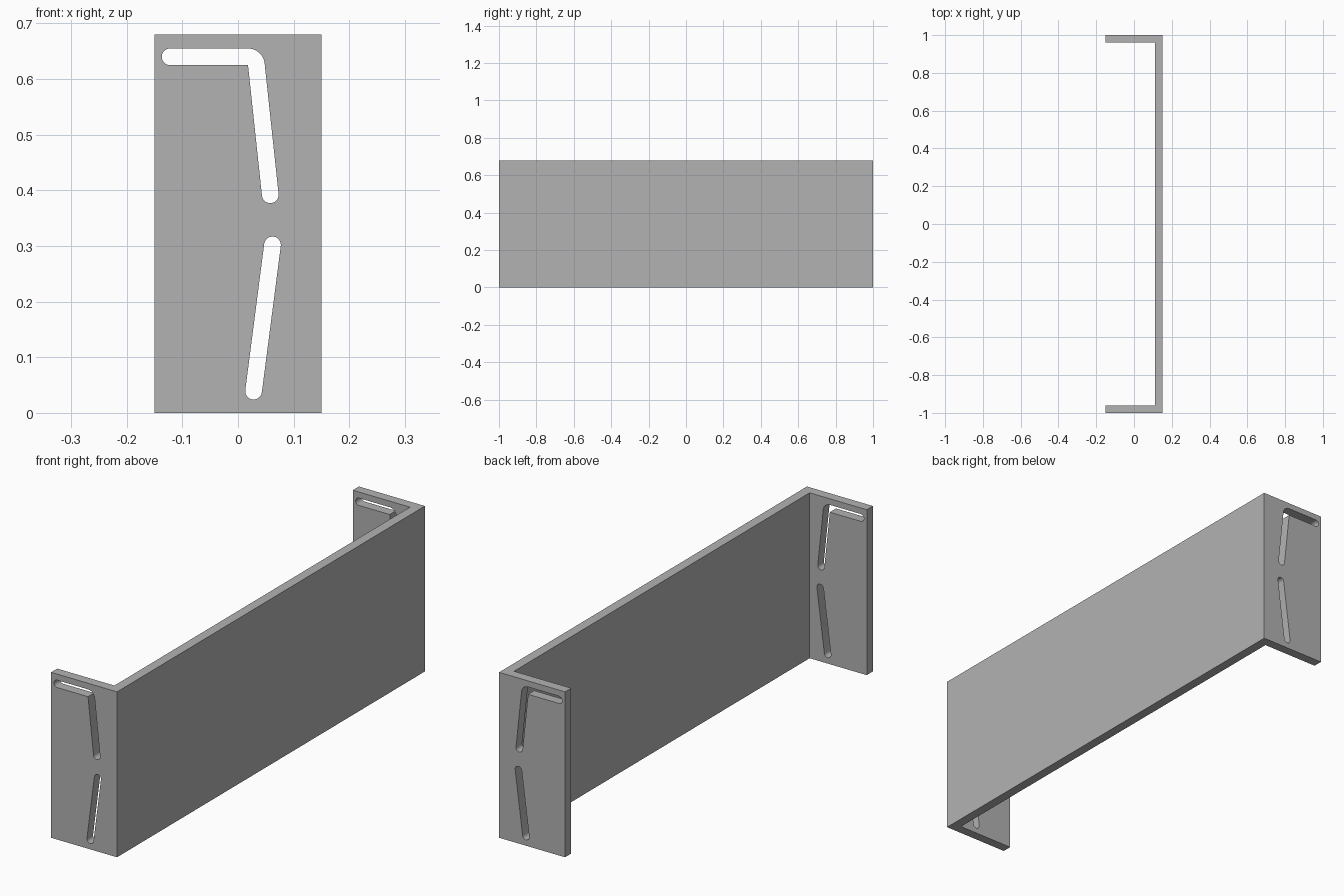
import bpy, bmesh
from math import cos, sin, radians, atan2, degrees
from mathutils import Vector

cube = bpy.data.objects.get("Cube")
if cube:
    bpy.data.objects.remove(cube)

grey = bpy.data.materials.new("mid grey")
grey.use_nodes = True
colour = (0.448, 0.448, 0.448, 1)
grey.diffuse_color = colour
grey.node_tree.nodes["Principled BSDF"].inputs["Base Color"].default_value = colour


def prism(name, points, sweep):
    """Extrude a flat outline along the sweep vector."""
    bm = bmesh.new()
    face = bm.faces.new([bm.verts.new(p) for p in points])
    top = bmesh.ops.extrude_face_region(bm, geom=[face])["geom"]
    bmesh.ops.translate(bm, vec=sweep,
                        verts=[v for v in top if isinstance(v, bmesh.types.BMVert)])
    bmesh.ops.recalc_face_normals(bm, faces=bm.faces)
    mesh = bpy.data.meshes.new(name)
    bm.to_mesh(mesh)
    bm.free()
    mesh.materials.append(grey)
    obj = bpy.data.objects.new(name, mesh)
    bpy.context.collection.objects.link(obj)
    return obj


def arc(centre, radius, start, end, steps=14):
    """Points on an arc in the x-z plane, angles in degrees."""
    angles = [radians(start + (end - start) * i / steps) for i in range(steps + 1)]
    return [(centre[0] + radius * cos(a), centre[1] + radius * sin(a)) for a in angles]


def cutter(name, outline):
    obj = prism(name, [(x, -1.1, z) for x, z in outline], Vector((0, 2.2, 0)))
    obj.hide_render = True
    obj.hide_set(True)
    return obj


# Bracket: long wall with an arm at each end
X, Y, T, H = 0.15, 1.0, 0.04, 0.68
half = [(X, Y), (-X, Y), (-X, Y - T), (X - T, Y - T)]
outline = half + [(x, -y) for x, y in reversed(half)]
bracket = prism("bracket", [(x, y, 0) for x, y in outline], Vector((0, 0, H)))

# Lower slot: straight, slightly leaning
R = 0.015
low, high = Vector((0.028, 0.039)), Vector((0.062, 0.302))
lean = degrees(atan2(*(high - low).yx))
lower_slot = cutter("lower_slot_cutter",
                    arc(high, R, lean - 90, lean + 90) + arc(low, R, lean + 90, lean + 270))

# Upper slot: horizontal run, rounded outer bend, leaning drop
bend, end, tip = Vector((0.018, 0.625)), Vector((0.058, 0.392)), (-0.122, 0.64)
drop = -83.8
upper_slot = cutter("upper_slot_cutter",
                    arc(tip, R, 270, 90)
                    + arc(bend, 2 * R, 90, drop + 90)
                    + arc(end, R, drop + 90, drop - 90)
                    + [tuple(bend)])

# Cut the slots through both arms
for slot in (lower_slot, upper_slot):
    cut = bracket.modifiers.new(slot.name, "BOOLEAN")
    cut.operation = "DIFFERENCE"
    cut.solver = "EXACT"
    cut.object = slot

bpy.context.view_layer.update()
result = bracket.evaluated_get(bpy.context.evaluated_depsgraph_get())
mesh = bpy.data.meshes.new_from_object(result)
bracket.modifiers.clear()
bracket.data = mesh
for slot in (lower_slot, upper_slot):
    bpy.data.objects.remove(slot)

# Round slot ends shade smooth, plate edges stay sharp
bpy.ops.object.select_all(action="DESELECT")
bracket.select_set(True)
bpy.context.view_layer.objects.active = bracket
bpy.ops.object.shade_smooth_by_angle(angle=radians(30))
